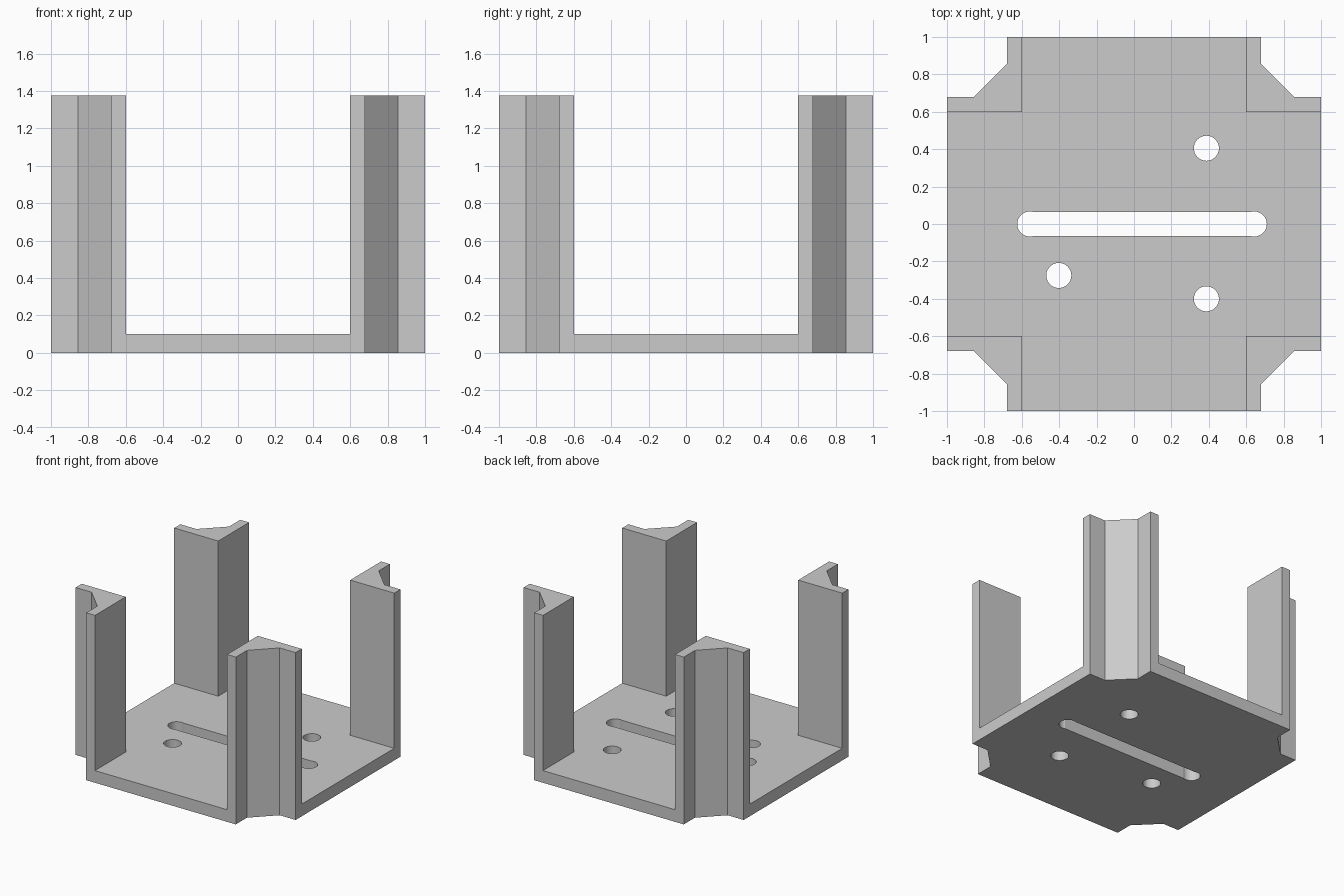
import bpy, bmesh, math
from mathutils import Vector

cube = bpy.data.objects.get("Cube")
if cube:
    bpy.data.objects.remove(cube, do_unlink=True)

grey = bpy.data.materials.new("plain grey")
grey.use_nodes = True
grey.diffuse_color = (0.6, 0.6, 0.6, 1)
grey.node_tree.nodes["Principled BSDF"].inputs["Base Color"].default_value = (0.6, 0.6, 0.6, 1)

OUT, INNER, LIP, BEVEL = 1.0, 0.6, 0.68, 0.855
BASE, TOP = 0.1, 1.375
HOLE_R, SLOT_HALF = 0.067, 0.063


def prism(name, outline, z0, z1):
    """Extrude a flat outline between two heights."""
    bm = bmesh.new()
    face = bm.faces.new([bm.verts.new((x, y, z0)) for x, y in outline])
    ext = bmesh.ops.extrude_face_region(bm, geom=[face])
    tops = [g for g in ext["geom"] if isinstance(g, bmesh.types.BMVert)]
    bmesh.ops.translate(bm, verts=tops, vec=Vector((0, 0, z1 - z0)))
    bmesh.ops.recalc_face_normals(bm, faces=bm.faces)
    mesh = bpy.data.meshes.new(name)
    bm.to_mesh(mesh)
    bm.free()
    mesh.materials.append(grey)
    obj = bpy.data.objects.new(name, mesh)
    bpy.context.collection.objects.link(obj)
    return obj


def arc(cx, cy, start, end, steps):
    return [(cx + HOLE_R * math.cos(start + (end - start) * i / steps),
             cy + HOLE_R * math.sin(start + (end - start) * i / steps))
            for i in range(steps + 1)]


def cut(target, outline):
    """Cut an outline straight through the target."""
    cutter = prism("cutter", outline, -0.1, BASE + 0.1)
    cutter.hide_render = True
    mod = target.modifiers.new("cut", 'BOOLEAN')
    mod.operation, mod.solver, mod.object = 'DIFFERENCE', 'EXACT', cutter
    bpy.context.view_layer.objects.active = target
    bpy.ops.object.modifier_apply(modifier=mod.name)
    bpy.data.objects.remove(cutter, do_unlink=True)


# Base plate with a notched bevel at each corner
corner = [(OUT, LIP), (BEVEL, LIP), (LIP, BEVEL), (LIP, OUT)]
outline = []
for sx, sy in ((1, 1), (-1, 1), (-1, -1), (1, -1)):
    pts = [(x * sx, y * sy) for x, y in corner]
    outline += pts if sx * sy > 0 else pts[::-1]
plate = prism("base_plate", outline, 0, BASE)

# Round screw holes
for x, y in ((0.387, 0.405), (0.387, -0.4), (-0.402, -0.275)):
    cut(plate, arc(x, y, 0, math.tau, 40)[:-1])

# Long slot with slightly wider round ends
a = math.pi - math.asin(SLOT_HALF / HOLE_R)
cut(plate, arc(0.643, 0, -a, a, 30) + arc(-0.557, 0, math.pi - a, math.pi + a, 30))

# Four corner posts
post_profile = [(INNER, INNER)] + [(OUT, INNER)] + corner + [(INNER, OUT)]
for name, sx, sy in (("back_left_post", 1, 1), ("back_right_post", -1, 1),
                     ("front_right_post", -1, -1), ("front_left_post", 1, -1)):
    prism(name, [(x * sx, y * sy) for x, y in post_profile], BASE, TOP)
